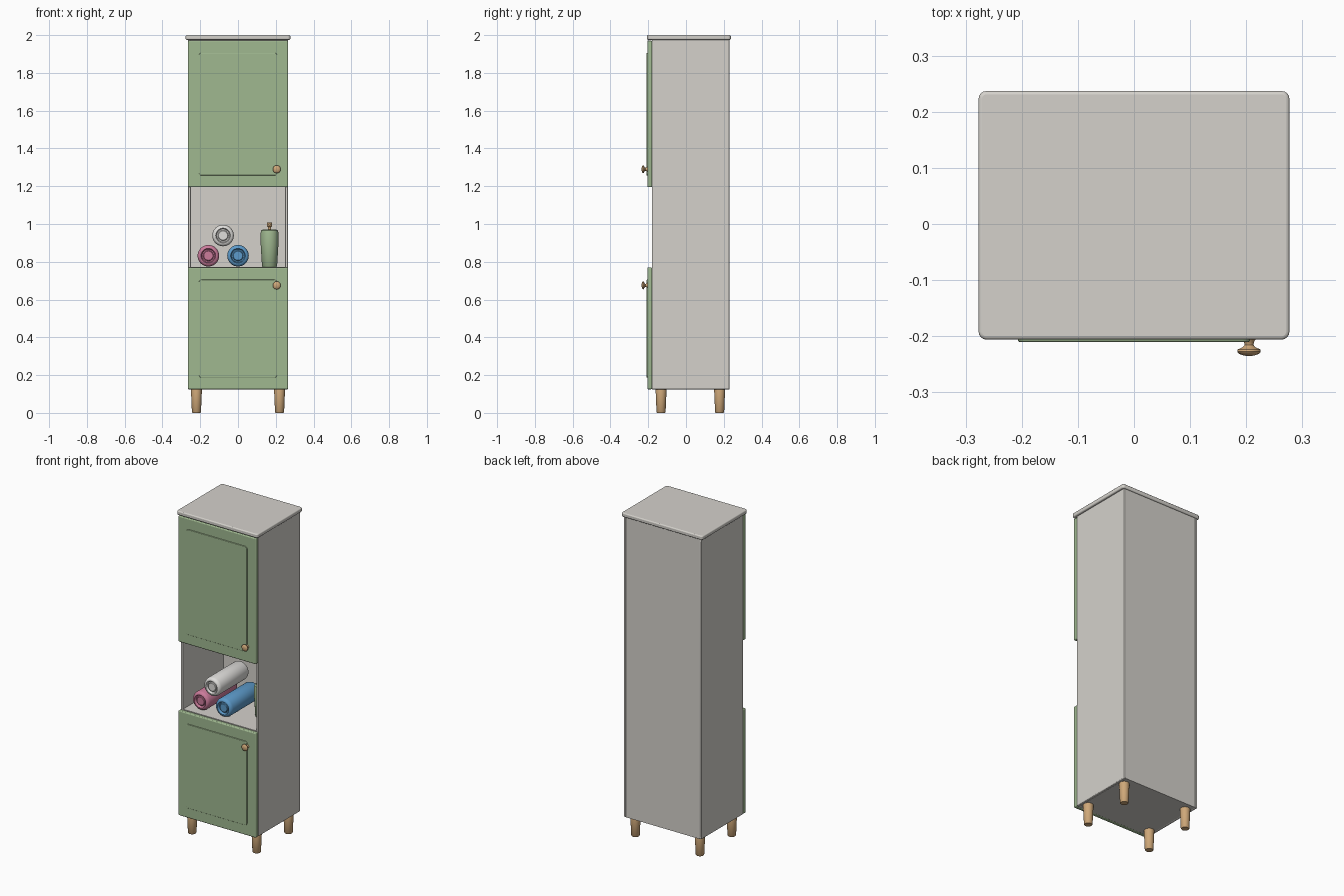
import bpy, bmesh, math
from mathutils import Matrix

cube = bpy.data.objects.get("Cube")
if cube:
    bpy.data.objects.remove(cube, do_unlink=True)


def material(name, rgb):
    m = bpy.data.materials.new(name)
    m.use_nodes = True
    m.diffuse_color = (*rgb, 1)
    m.node_tree.nodes["Principled BSDF"].inputs["Base Color"].default_value = (*rgb, 1)
    return m


GREY = material("warm grey", (0.66, 0.64, 0.60))
GREEN = material("sage green", (0.35, 0.48, 0.28))
WOOD = material("light wood", (0.62, 0.39, 0.19))
PINK = material("pink", (0.60, 0.20, 0.33))
BLUE = material("blue", (0.11, 0.33, 0.60))
WHITE = material("off white", (0.74, 0.73, 0.71))


def add(name, bm, mat):
    bmesh.ops.recalc_face_normals(bm, faces=bm.faces[:])
    mesh = bpy.data.meshes.new(name)
    bm.to_mesh(mesh)
    bm.free()
    mesh.materials.append(mat)
    obj = bpy.data.objects.new(name, mesh)
    bpy.context.collection.objects.link(obj)
    bpy.ops.object.select_all(action="DESELECT")
    obj.select_set(True)
    bpy.context.view_layer.objects.active = obj
    bpy.ops.object.shade_smooth_by_angle(angle=math.radians(35))
    return obj


def box(name, x, y, z, mat, bevel=0.004, corner=0, axis=2):
    """Box from (min, max) ranges; corner rounds the edges along one axis."""
    bm = bmesh.new()
    bmesh.ops.create_cube(bm, size=1)
    for v in bm.verts:
        for i, (lo, hi) in enumerate((x, y, z)):
            v.co[i] = lo if v.co[i] < 0 else hi
    if corner:
        edges = [e for e in bm.edges
                 if abs((e.verts[0].co - e.verts[1].co).normalized()[axis]) > 0.9]
        bmesh.ops.bevel(bm, geom=edges, offset=corner, segments=4,
                        profile=0.5, affect="EDGES")
    obj = add(name, bm, mat)
    if bevel:
        mod = obj.modifiers.new("soft edges", "BEVEL")
        mod.width = bevel
        mod.segments = 3
        mod.limit_method = "ANGLE"
        mod.angle_limit = math.radians(40)
    return obj


def lathe(name, profile, place, mat, forward=False, steps=32):
    """Turn (radius, height) points around z; forward aims the axis at -y."""
    bm = bmesh.new()
    verts = [bm.verts.new((r, 0, h)) for r, h in profile]
    edges = [bm.edges.new(pair) for pair in zip(verts, verts[1:])]
    bmesh.ops.spin(bm, geom=verts + edges, cent=(0, 0, 0), axis=(0, 0, 1),
                   angle=math.tau, steps=steps)
    bmesh.ops.remove_doubles(bm, verts=bm.verts[:], dist=0.0001)
    if forward:
        bm.transform(Matrix.Rotation(math.pi / 2, 4, "X"))
    obj = add(name, bm, mat)
    obj.location = place
    return obj


# Cabinet carcass
FRONT, BACK, BOTTOM, TOP = -0.18, 0.23, 0.125, 1.976
for side, name in ((-1, "right_side_panel"), (1, "left_side_panel")):
    box(name, sorted((side * 0.249, side * 0.265)), (FRONT, BACK), (BOTTOM, TOP), GREY)
inner = (-0.25, 0.25)
box("back_panel", inner, (0.212, BACK - 0.001), (BOTTOM, TOP), GREY, 0)
for name, low, high in (("bottom_panel", BOTTOM, 0.145), ("niche_floor", 0.755, 0.773),
                        ("niche_ceiling", 1.195, 1.213), ("upper_panel", 1.958, TOP)):
    box(name, inner, (FRONT, 0.213), (low, high), GREY, 0)
box("top_board", (-0.277, 0.277), (-0.206, 0.237), (1.975, 2.0), GREY, 0.006, 0.014)

# Doors, each with a raised panel and a turned knob
KNOB = [(0, 0), (0.013, 0), (0.009, 0.005), (0.008, 0.011), (0.011, 0.015),
        (0.020, 0.019), (0.021, 0.023), (0.018, 0.027), (0.009, 0.030), (0, 0.031)]
for name, low, high, knob_z in (("upper", 1.195, 1.971, 1.29), ("lower", 0.125, 0.77, 0.675)):
    box(name + "_door", (-0.265, 0.265), (-0.205, FRONT), (low, high), GREEN, 0.005, 0.006, 1)
    box(name + "_door_panel", (-0.207, 0.207), (-0.210, -0.2), (low + 0.062, high - 0.065),
        GREEN, 0.003, 0.014, 1)
    lathe(name + "_knob", KNOB, (0.205, -0.2045, knob_z), WOOD, True)

# Tapered legs
LEG = [(0, 0), (0.021, 0), (0.024, 0.004), (0.029, 0.122), (0.028, 0.126), (0, 0.126)]
for x, sx in ((-0.22, "right"), (0.22, "left")):
    for y, sy in ((-0.132, "front"), (0.178, "back")):
        lathe(f"{sy}_{sx}_leg", LEG, (x, y, 0), WOOD)

# Rolled towels with a grooved ring at each end
END = [(0, 0.142), (0.024, 0.142), (0.027, 0.139), (0.028, 0.131), (0.034, 0.131),
       (0.036, 0.142), (0.039, 0.146), (0.046, 0.145), (0.053, 0.139), (0.057, 0.127)]
ROLL = END + [(r, -h) for r, h in reversed(END)]
for name, x, z, mat in (("pink_towel", -0.157, 0.832, PINK), ("blue_towel", 0.0, 0.832, BLUE),
                        ("white_towel", -0.079, 0.939, WHITE)):
    lathe(name, ROLL, (x, 0, z), mat, True)

# Soap bottle with pump
BOTTLE = [(0, 0), (0.037, 0), (0.040, 0.004), (0.047, 0.12), (0.047, 0.18),
          (0.044, 0.192), (0.036, 0.198), (0, 0.199)]
PUMP = [(0, 0), (0.009, 0), (0.009, 0.014), (0.013, 0.016), (0.013, 0.036), (0, 0.037)]
lathe("soap_bottle", BOTTLE, (0.167, 0, 0.773), GREEN)
lathe("soap_pump", PUMP, (0.167, 0, 0.971), WOOD, steps=20)
box("soap_spout", (0.161, 0.173), (-0.035, 0), (0.992, 1.003), WOOD, 0.002)
